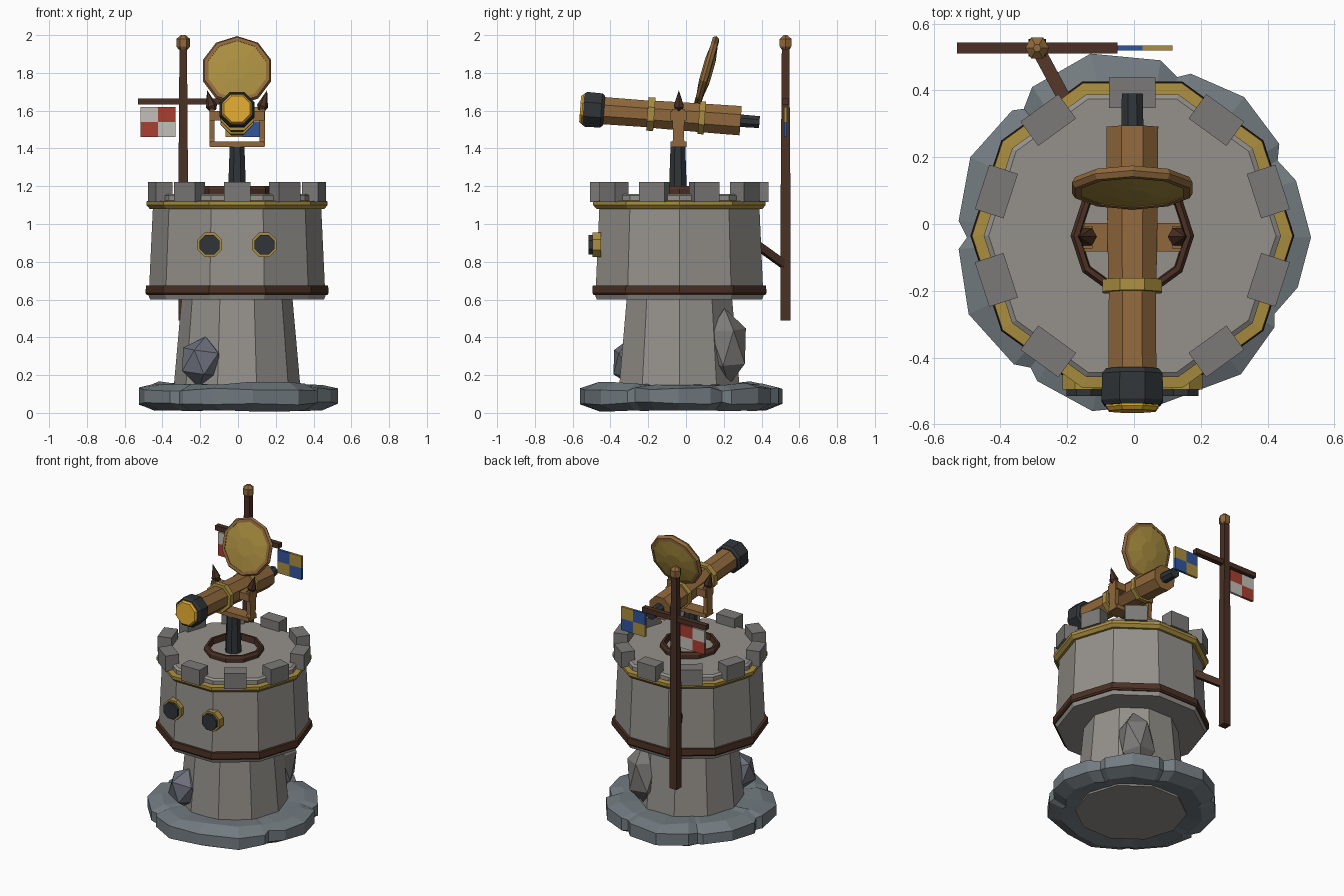
import bpy, bmesh, math, random
from mathutils import Vector, Matrix

if "Cube" in bpy.data.objects:
    bpy.data.objects.remove(bpy.data.objects["Cube"])

random.seed(4)
CX, CY = -0.005, -0.035
RAD = math.radians


def mat(name, rgb):
    m = bpy.data.materials.new(name)
    m.diffuse_color = (*rgb, 1)
    m.use_nodes = True
    m.node_tree.nodes["Principled BSDF"].inputs["Base Color"].default_value = m.diffuse_color
    return m


STONE = mat("stone", (0.30, 0.285, 0.26))
DARK_STONE = mat("merlon_stone", (0.20, 0.195, 0.19))
ROCK = mat("rock", (0.17, 0.20, 0.22))
BLUE_ROCK = mat("blue_rock", (0.15, 0.16, 0.20))
GOLD = mat("gold", (0.40, 0.27, 0.05))
LENS = mat("lens_amber", (0.75, 0.40, 0.03))
WOOD = mat("wood", (0.28, 0.14, 0.045))
BROWN = mat("dark_wood", (0.07, 0.03, 0.018))
BLACK = mat("iron", (0.03, 0.035, 0.04))
RED = mat("red", (0.40, 0.05, 0.03))
WHITE = mat("white", (0.55, 0.52, 0.48))
BLUE = mat("blue", (0.03, 0.09, 0.33))


def finish(name, bm, material, loc=(0, 0, 0), rot=(0, 0, 0)):
    bmesh.ops.recalc_face_normals(bm, faces=bm.faces[:])
    me = bpy.data.meshes.new(name)
    bm.to_mesh(me)
    bm.free()
    me.materials.append(material)
    ob = bpy.data.objects.new(name, me)
    ob.location, ob.rotation_euler = loc, rot
    bpy.context.collection.objects.link(ob)
    return ob


def loft(name, rings, material, loc=(0, 0, 0), rot=(0, 0, 0), closed=False):
    """Bridge rings of points; cap the ends, or join last to first."""
    bm = bmesh.new()
    vs = [[bm.verts.new(p) for p in r] for r in rings]
    n = len(vs[0])
    for a, b in list(zip(vs, vs[1:])) + ([(vs[-1], vs[0])] if closed else []):
        for i in range(n):
            j = (i + 1) % n
            bm.faces.new((a[i], a[j], b[j], b[i]))
    if not closed:
        bm.faces.new(vs[0])
        bm.faces.new(vs[-1])
    return finish(name, bm, material, loc, rot)


def lathe(name, profile, n, material, loc=(0, 0, 0), rot=(0, 0, 0), closed=False, phase=0.0):
    """Low-poly turned part from (radius, height) pairs."""
    angs = [phase + 2 * math.pi * i / n for i in range(n)]
    rings = [[(r * math.cos(a), r * math.sin(a), z) for a in angs] for r, z in profile]
    return loft(name, rings, material, loc, rot, closed)


def box(name, center, size, material, rot=(0, 0, 0)):
    bm = bmesh.new()
    bmesh.ops.create_cube(bm, size=1)
    bmesh.ops.scale(bm, vec=size, verts=bm.verts)
    return finish(name, bm, material, center, rot)


def boulder(name, center, size, material, rot):
    bm = bmesh.new()
    bmesh.ops.create_icosphere(bm, subdivisions=1, radius=1)
    bmesh.ops.scale(bm, vec=size, verts=bm.verts)
    return finish(name, bm, material, center, rot)


# Rocky base slab with a notched outline
outline = [(.53, -.04), (.485, .13), (.43, .19), (.435, .24), (.33, .38), (.17, .45), (.13, .44),
           (.08, .49), (-.13, .51), (-.305, .41), (-.33, .345), (-.365, .34), (-.49, .2),
           (-.525, .01), (-.5, -.04), (-.525, -.075), (-.495, -.27), (-.36, -.42), (-.31, -.43),
           (-.29, -.47), (-.125, -.56), (.08, -.54), (.32, -.45), (.42, -.31), (.42, -.27), (.49, -.19)]
layers = [(.6, .03, 0), (.84, .012, .004), (1, .05, .008), (1, .125, .01), (.84, .155, .012), (.58, .15, 0)]
rings = [[(x * s, CY + (y - CY) * s, z + random.uniform(-j, j)) for x, y in outline] for s, z, j in layers]
loft("rock_base", rings, ROCK, closed=True)

# Column and boulders leaning on it
C = (CX, CY, 0)
lathe("column", [(.345, .015), (.335, .14), (.293, .61)], 10, STONE, C)
boulder("front_boulder", (-.19, -.28, .27), (.125, .12, .135), BLUE_ROCK, (.1, .1, .5))
boulder("back_boulder", (.16, .215, .35), (.12, .12, .205), DARK_STONE, (.08, .05, .4))

# Ten-sided drum, bands and deck
lathe("drum", [(.38, .60), (.46, .60), (.472, .63), (.465, .67), (.445, 1.10), (.445, 1.15), (.43, 1.16)],
      10, STONE, C)
lathe("lower_band", [(.45, .625), (.478, .625), (.485, .635), (.482, .675), (.45, .675)], 10, BROWN, C, closed=True)
lathe("gold_band", [(.43, 1.08), (.462, 1.08), (.48, 1.10), (.48, 1.12), (.43, 1.125)], 10, GOLD, C, closed=True)
for k in range(10):
    a = RAD(18 + 36 * k)
    box(f"merlon_{k}", (CX + .428 * math.cos(a), CY + .428 * math.sin(a), 1.17), (.09, .14, .105),
        DARK_STONE, (0, 0, a))

# Round windows on the front
for k, x in enumerate((-.15, .14)):
    lathe(f"window_frame_{k}", [(.07, 0), (.07, .045)], 8, GOLD, (x, -.45, .89), (RAD(90), 0, 0), phase=RAD(22.5))
    lathe(f"window_pane_{k}", [(.057, 0), (.057, .065)], 8, BLACK, (x, -.45, .89), (RAD(90), 0, 0), phase=RAD(22.5))

# Turntable ring and post
lathe("turntable_ring", [(.155, 1.15), (.185, 1.15), (.185, 1.185), (.175, 1.2), (.16, 1.2)], 10, BROWN, C, closed=True)
lathe("post", [(.052, 1.15), (.042, 1.42)], 8, BLACK, (CX, -.043, 0), phase=RAD(22.5))

# Yoke with two arms and spikes
box("yoke_bar", (CX, -.04, 1.422), (.285, .085, .028), WOOD)
for side, s in (("left", -1), ("right", 1)):
    x = CX + s * .133
    rect = [(-1, -1), (1, -1), (1, 1), (-1, 1)]
    loft(f"{side}_yoke_arm", [[(x + u * .014, -.04 + v * h, z) for u, v in rect]
                              for h, z in ((.04, 1.41), (.028, 1.45), (.034, 1.61))], WOOD)
    box(f"{side}_pivot", (CX + s * .105, -.04, 1.572), (.08, .085, .05), WOOD)
    lathe(f"{side}_spike", [(.018, 0), (.03, .025), (.001, .11)], 6, BROWN, (x - s * .005, -.038, 1.6),
          (0, s * RAD(16), 0))

# Telescope: turned parts along one tilted axis (height = distance forward)
SC, TILT = (CX, 0, 1.568), (RAD(90 - 4.2), 0, 0)
for name, prof, m in (
        ("scope_rear_tube", [(.084, -.29), (.082, -.06), (.078, .19)], WOOD),
        ("scope_front_tube", [(.076, .17), (.078, .46)], WOOD),
        ("scope_cap", [(.085, .435), (.098, .45), (.1, .53), (.09, .545)], BLACK),
        ("scope_lens", [(.085, .53), (.085, .55), (.075, .562)], LENS),
        ("scope_front_ring", [(.096, .168), (.096, .205)], GOLD),
        ("scope_rear_ring", [(.094, -.10), (.094, -.068)], GOLD),
        ("scope_eyepiece", [(.034, -.39), (.036, -.28)], BLACK)):
    lathe(name, prof, 8, m, SC, TILT, phase=RAD(22.5))

# Tilted reflector dish with wooden rim
DC, DT = (CX, .108, 1.812), (RAD(74), 0, 0)
lathe("dish_rim", [(.16, -.022), (.18, -.018), (.19, 0), (.18, .016), (.16, .016)], 10, WOOD, DC, DT, closed=True, phase=RAD(18))
lathe("dish_face", [(.06, -.034), (.168, -.018), (.168, .012), (.06, .024)], 10, GOLD, DC, DT, phase=RAD(18))

# Flagpole, strut, crossarm and finial
PX, PY = -.29, .527
lathe("flagpole", [(.037, .49), (.036, 1.2), (.028, 1.94)], 4, BROWN, (PX, PY, 0), phase=RAD(45))
lathe("pole_finial", [(.025, 1.925), (.036, 1.94), (.036, 1.98), (.012, 2.0)], 6, WOOD, (PX, PY, 0))
box("crossarm", (-.29, PY, 1.648), (.48, .034, .033), BROWN)
p, q = Vector((-.2, .36, .90)), Vector((PX, PY, .78))
box("pole_strut", (p + q) / 2, (.04, .04, (q - p).length), BROWN, (q - p).to_track_quat('Z', 'Y').to_euler())

# Checkered flags, two by two
for name, x0, w, ca, cb in (("red_flag", -.515, .185, WHITE, RED), ("blue_flag", -.065, .18, BLUE, GOLD)):
    for i in range(2):
        for j in range(2):
            box(f"{name}_square_{i}{j}", (x0 + w * (.25 + .5 * i), PY, 1.58 - .08 * j), (w / 2, .016, .08),
                cb if (i + j) % 2 else ca)
